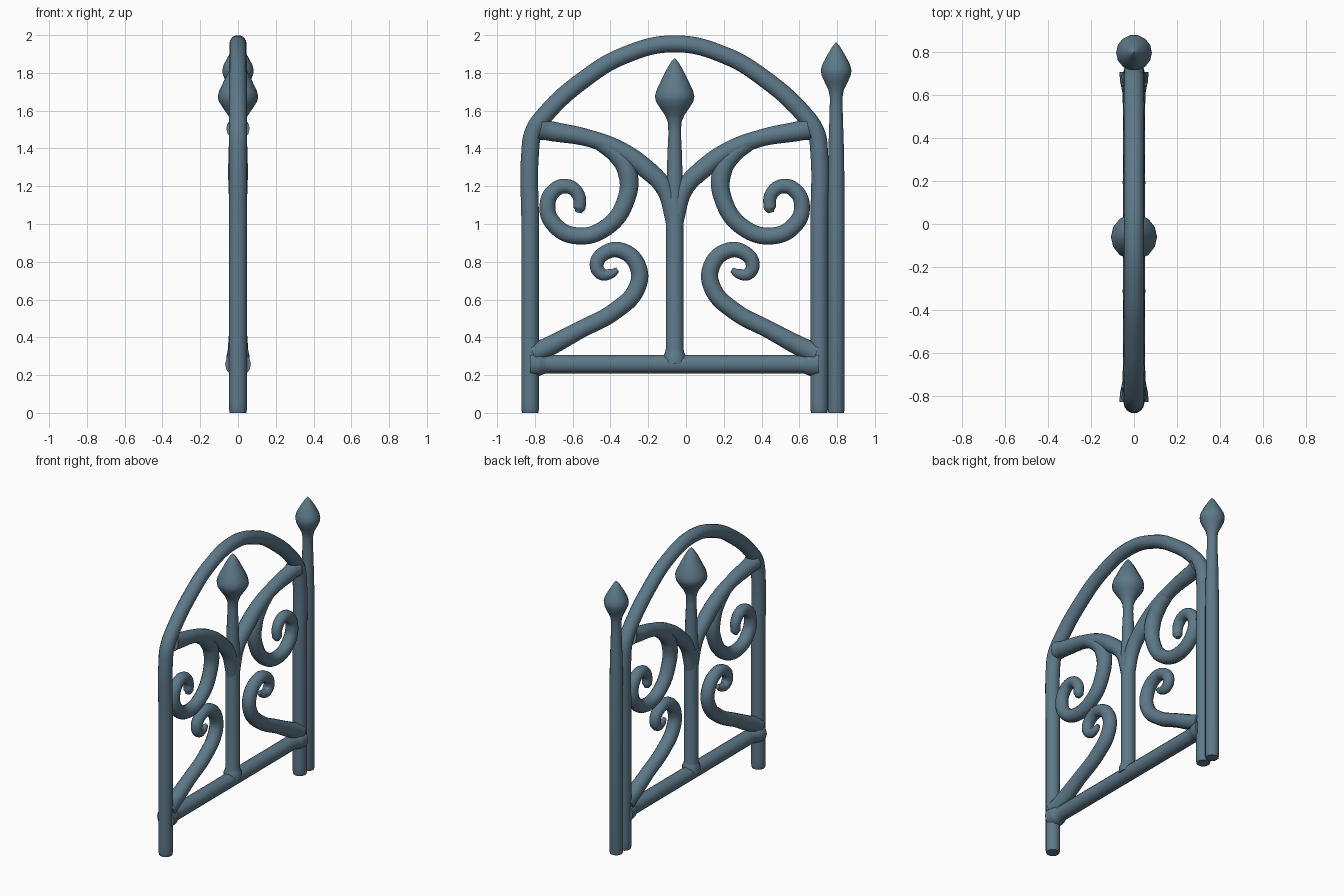
import bpy, bmesh, math

if "Cube" in bpy.data.objects:
    bpy.data.objects.remove(bpy.data.objects["Cube"])

CY = -0.06   # gate centre line along y


def tube(name, pts):
    """Smooth round bar through (y, z, radius) points in the x = 0 plane."""
    cu = bpy.data.curves.new(name, 'CURVE')
    cu.dimensions = '3D'
    cu.bevel_depth = 1.0
    cu.bevel_resolution = 5
    cu.resolution_u = 8
    cu.use_fill_caps = True
    sp = cu.splines.new('BEZIER')
    sp.bezier_points.add(len(pts) - 1)
    for bp, (y, z, r) in zip(sp.bezier_points, pts):
        bp.co = (0, y, z)
        bp.radius = r
        bp.handle_left_type = bp.handle_right_type = 'AUTO'
    ob = bpy.data.objects.new(name, cu)
    bpy.context.collection.objects.link(ob)
    finish(ob, True)


def lathe(name, y, profile, n=14):
    """Turned part from (radius, z) pairs around a vertical axis at y."""
    bm = bmesh.new()
    rings = []
    for r, z in profile:
        rings.append([bm.verts.new((r * math.cos(2 * math.pi * i / n),
                                    y + r * math.sin(2 * math.pi * i / n), z))
                      for i in range(n)])
    for a, b in zip(rings, rings[1:]):
        for i in range(n):
            j = (i + 1) % n
            bm.faces.new((a[i], a[j], b[j], b[i]))
    bm.faces.new(rings[0][::-1])
    bm.faces.new(rings[-1])
    me = bpy.data.meshes.new(name)
    bm.to_mesh(me)
    bm.free()
    ob = bpy.data.objects.new(name, me)
    bpy.context.collection.objects.link(ob)
    finish(ob, False)


mat = bpy.data.materials.new("painted_iron")
mat.diffuse_color = (0.11, 0.19, 0.25, 1)
mat.use_nodes = True
mat.node_tree.nodes["Principled BSDF"].inputs["Base Color"].default_value = mat.diffuse_color


def finish(ob, convert):
    bpy.ops.object.select_all(action='DESELECT')
    ob.select_set(True)
    bpy.context.view_layer.objects.active = ob
    if convert:
        bpy.ops.object.convert(target='MESH')
        ob = bpy.context.object
    ob.data.materials.clear()
    ob.data.materials.append(mat)
    bpy.ops.object.shade_smooth_by_angle(angle=math.radians(50))


# Outer frame: two uprights joined by the arch
half = [(.765, 0, .044), (.765, .02, .048), (.765, 1.0, .048), (.765, 1.38, .048),
        (.748, 1.485, .048), (.68, 1.585, .048), (.474, 1.77, .047), (.273, 1.89, .046)]
arch = [(CY - d, z, r) for d, z, r in half] + [(CY, 1.954, .046)]
arch += [(CY + d, z, r) for d, z, r in reversed(half)]
tube("arched_frame", arch)

# Bottom rail, flared where it meets the uprights
tube("bottom_rail", [(CY + d, .258, r) for d, r in
     [(-.765, .068), (-.717, .064), (-.68, .05), (0, .05), (.68, .05), (.717, .064), (.765, .068)]])

# Centre stem with spear tip
lathe("centre_spear", CY, [(.06, .26), (.06, .305), (.052, .32), (.048, .34), (.048, 1.15),
      (.043, 1.25), (.039, 1.38), (.034, 1.48), (.037, 1.54), (.052, 1.575), (.08, 1.615),
      (.102, 1.65), (.107, 1.675), (.1, 1.705), (.076, 1.755), (.043, 1.82), (.018, 1.86), (.003, 1.876)])

# Hinge post with smaller spear tip
lathe("hinge_post", .795, [(.042, 0), (.046, .02), (.046, 1.15), (.042, 1.4), (.036, 1.58),
      (.034, 1.67), (.042, 1.71), (.062, 1.75), (.08, 1.79), (.083, 1.815), (.075, 1.845),
      (.048, 1.895), (.02, 1.94), (.003, 1.96)])

# Paired curved parts, given as distance from the centre line
shoulder = [(.71, 1.505, .062), (.67, 1.495, .054), (.447, 1.452, .046), (.288, 1.388, .05),
            (.156, 1.296, .052), (.055, 1.19, .048), (.012, 1.05, .045), (0, .95, .04)]
upper = [(.39, 1.43, .045), (.305, 1.365, .05), (.25, 1.275, .053), (.257, 1.13, .048),
         (.362, .982, .046), (.526, .938, .046), (.64, 1.0, .045), (.674, 1.09, .043),
         (.64, 1.175, .041), (.57, 1.2, .039), (.512, 1.157, .036), (.504, 1.085, .033),
         (.51, 1.06, .016)]
lower = [(.75, .315, .058), (.7, .335, .054), (.5, .44, .047), (.315, .54, .047), (.203, .655, .047),
         (.193, .77, .046), (.278, .858, .043), (.368, .848, .04), (.413, .785, .038),
         (.385, .735, .034), (.335, .738, .026), (.302, .758, .014)]
for side, s in (("left", -1), ("right", 1)):
    for name, pts in (("shoulder_bar", shoulder), ("upper_scroll", upper), ("lower_scroll", lower)):
        tube(f"{name}_{side}", [(CY + s * d, z, r) for d, z, r in pts])
